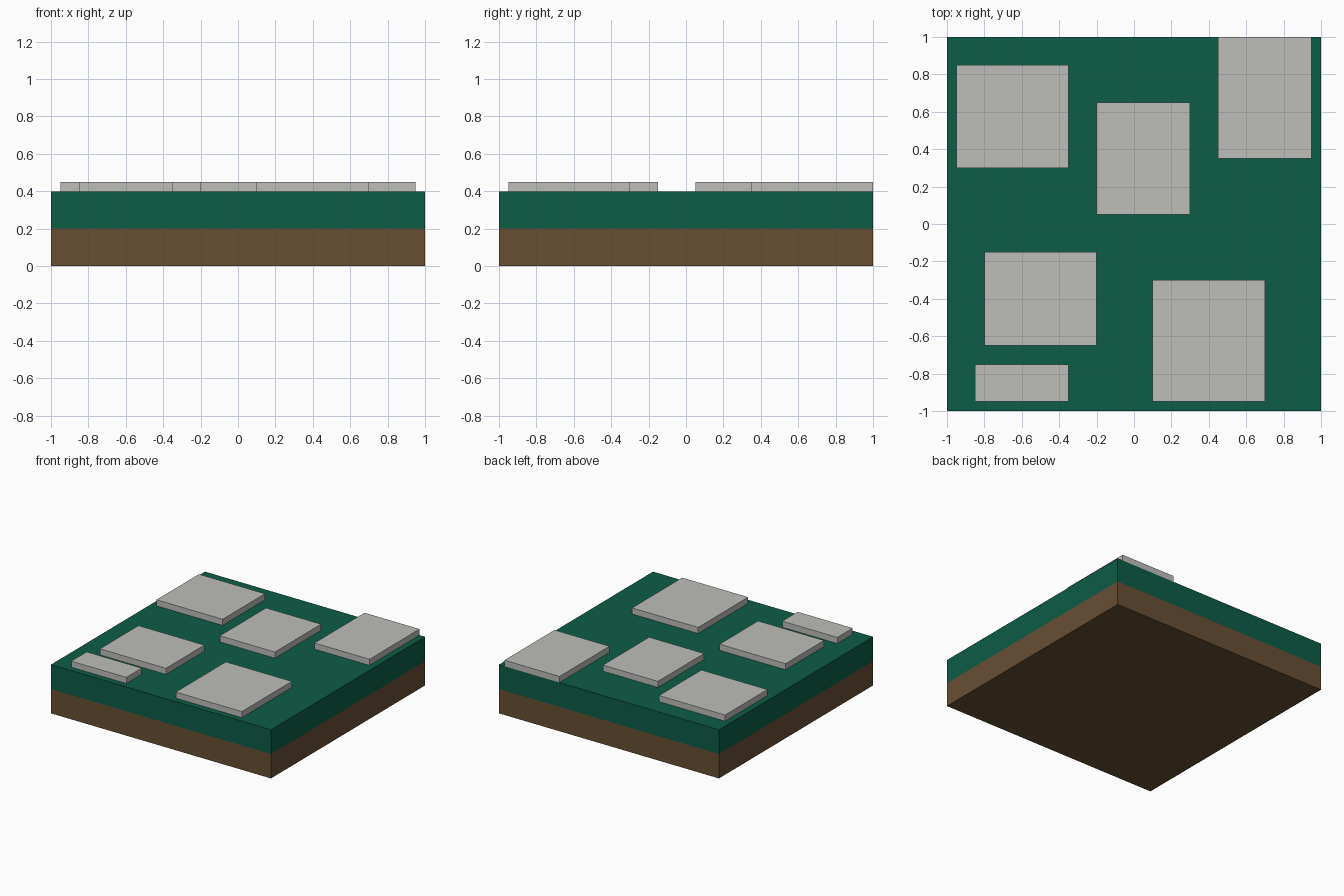
import bpy
import bmesh

default = bpy.data.objects.get("Cube")
if default:
    bpy.data.objects.remove(default, do_unlink=True)


def make_material(name, rgb):
    mat = bpy.data.materials.new(name)
    mat.use_nodes = True
    colour = (*rgb, 1.0)
    mat.diffuse_color = colour
    bsdf = next(n for n in mat.node_tree.nodes if n.type == 'BSDF_PRINCIPLED')
    bsdf.inputs["Base Color"].default_value = colour
    return mat


SOIL = make_material("soil brown", (0.138, 0.080, 0.034))
GRASS = make_material("grass green", (0.004, 0.107, 0.061))
STONE = make_material("stone grey", (0.509, 0.520, 0.491))


def add_box(name, x0, x1, y0, y1, z0, z1, materials, split_z=None):
    """Box between two corners; faces above split_z take the second material."""
    bm = bmesh.new()
    bmesh.ops.create_cube(bm, size=1.0)
    for v in bm.verts:
        v.co = (x1 if v.co.x > 0 else x0,
                y1 if v.co.y > 0 else y0,
                z1 if v.co.z > 0 else z0)
    if split_z is not None:
        bmesh.ops.bisect_plane(bm, geom=bm.verts[:] + bm.edges[:] + bm.faces[:],
                               plane_co=(0, 0, split_z), plane_no=(0, 0, 1))
        for f in bm.faces:
            f.material_index = int(f.calc_center_median().z > split_z)
    mesh = bpy.data.meshes.new(name)
    bm.to_mesh(mesh)
    bm.free()
    for mat in materials:
        mesh.materials.append(mat)
    obj = bpy.data.objects.new(name, mesh)
    bpy.context.collection.objects.link(obj)
    return obj


# Ground block: soil below, grass above
add_box("ground_block", -1, 1, -1, 1, 0, 0.4, [SOIL, GRASS], split_z=0.2)

# Stepping stones: x0, x1, y0, y1
stones = {
    "back_right_stone": (-0.95, -0.35, 0.30, 0.85),
    "middle_stone": (-0.20, 0.30, 0.05, 0.65),
    "back_left_stone": (0.45, 0.95, 0.35, 1.00),
    "front_right_stone": (-0.80, -0.20, -0.65, -0.15),
    "front_left_stone": (0.10, 0.70, -0.95, -0.30),
    "small_front_stone": (-0.85, -0.35, -0.95, -0.75),
}
for name, (x0, x1, y0, y1) in stones.items():
    add_box(name, x0, x1, y0, y1, 0.4, 0.45, [STONE])
